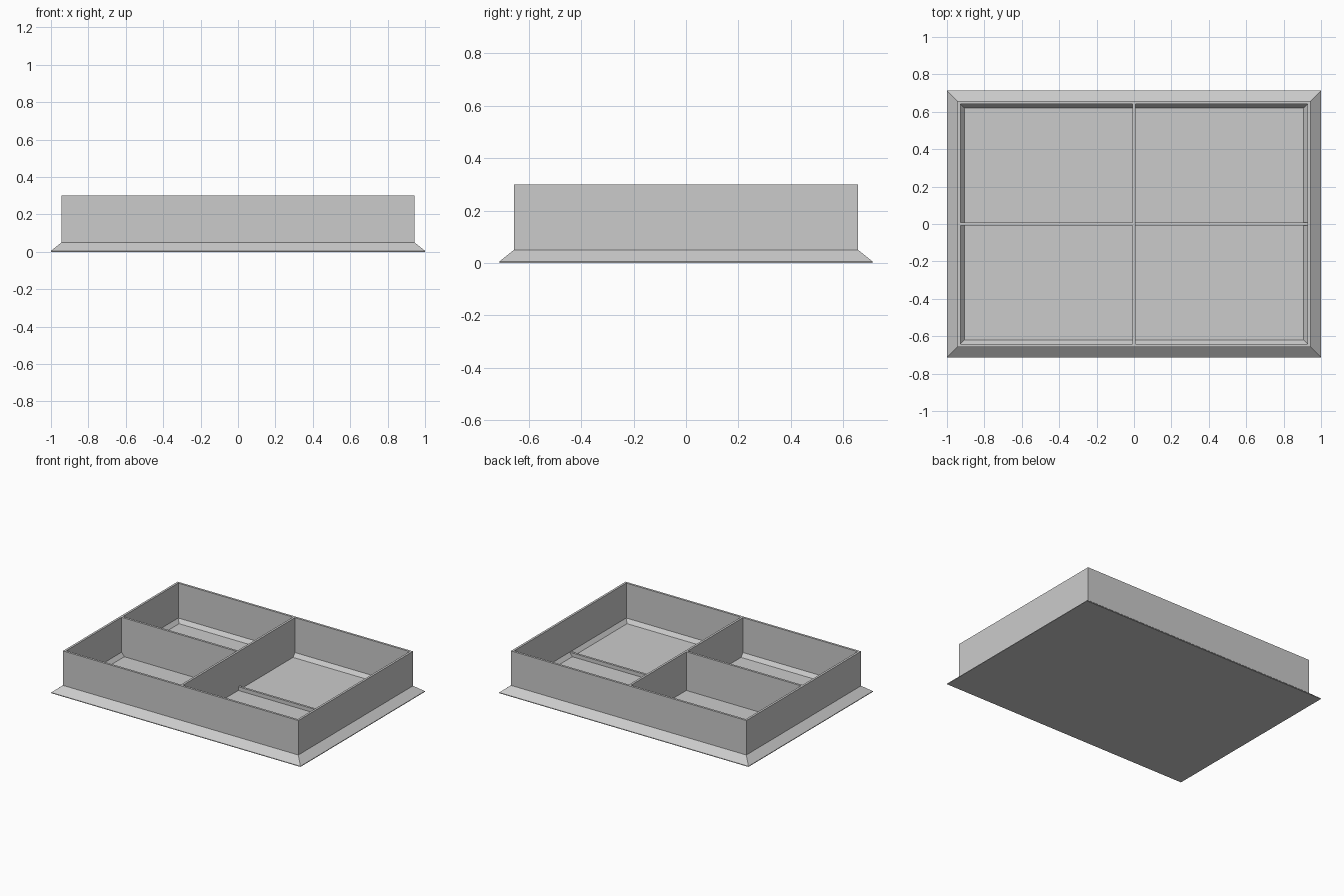
import bpy
import bmesh

cube = bpy.data.objects.get("Cube")
if cube:
    bpy.data.objects.remove(cube, do_unlink=True)

grey = bpy.data.materials.new("light grey")
grey.use_nodes = True
colour = (0.6, 0.6, 0.6, 1)
grey.diffuse_color = colour
grey.node_tree.nodes["Principled BSDF"].inputs["Base Color"].default_value = colour

HALF_X, HALF_Y = 1.0, 0.713
RIM_Z, STEP_Z, FLOOR_Z = 0.3, 0.047, 0.02
WALL_INSET, INNER_INSET, FLOOR_INSET = 0.056, 0.072, 0.094
HALF_THICK = 0.008


def finish(name, bm):
    bmesh.ops.recalc_face_normals(bm, faces=bm.faces)
    mesh = bpy.data.meshes.new(name)
    bm.to_mesh(mesh)
    bm.free()
    mesh.materials.append(grey)
    obj = bpy.data.objects.new(name, mesh)
    bpy.context.collection.objects.link(obj)
    return obj


def rectangular_shell(name, profile):
    """Sweep an (inset, height) profile around the tray and cap both ends."""
    bm = bmesh.new()
    rings = []
    for inset, z in profile:
        x, y = HALF_X - inset, HALF_Y - inset
        rings.append([bm.verts.new((sx * x, sy * y, z))
                      for sx, sy in ((-1, -1), (1, -1), (1, 1), (-1, 1))])
    for low, high in zip(rings, rings[1:]):
        for i in range(4):
            j = (i + 1) % 4
            bm.faces.new((low[i], low[j], high[j], high[i]))
    bm.faces.new(rings[0])
    bm.faces.new(rings[-1])
    return finish(name, bm)


def box(name, low, high):
    bm = bmesh.new()
    bmesh.ops.create_cube(bm, size=1)
    for v in bm.verts:
        for i in range(3):
            v.co[i] = high[i] if v.co[i] > 0 else low[i]
    return finish(name, bm)


# Sloped skirt, thin walls, inner bevel and floor
rectangular_shell("tray_body", [
    (0, 0), (0, 0.005), (WALL_INSET, 0.05), (WALL_INSET, RIM_Z),
    (INNER_INSET, RIM_Z), (INNER_INSET, STEP_Z), (FLOOR_INSET, FLOOR_Z)])

# Full-height dividers and the low rib that continues on the left side
end_x, end_y = HALF_X - INNER_INSET, HALF_Y - INNER_INSET
bottom, top = FLOOR_Z - 0.005, RIM_Z
box("long_divider", (-HALF_THICK, -end_y, bottom), (HALF_THICK, end_y, top))
box("short_divider", (-end_x, -HALF_THICK, bottom), (-HALF_THICK, HALF_THICK, top))
box("low_rib", (HALF_THICK, -HALF_THICK, bottom), (end_x, HALF_THICK, STEP_Z))
